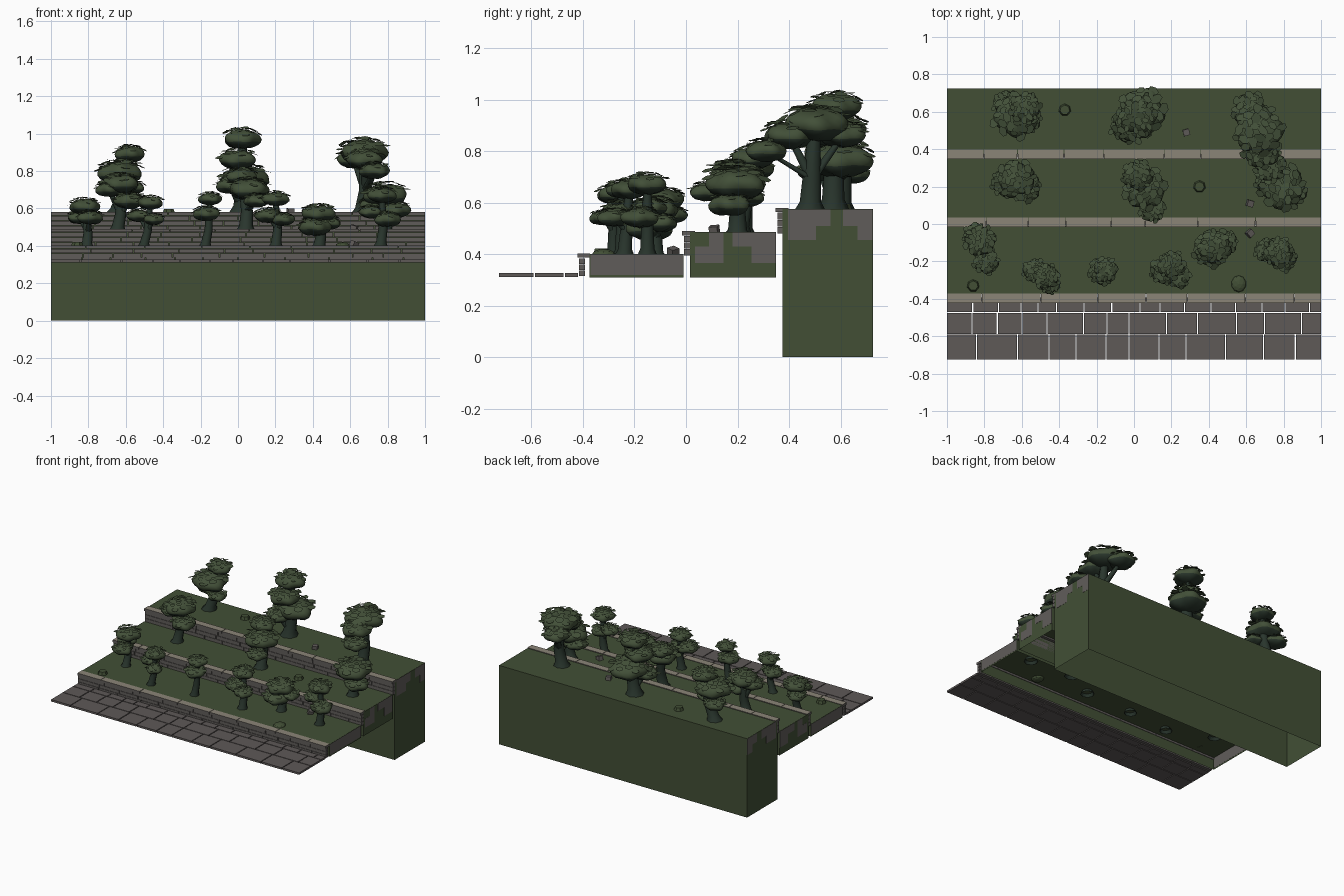
import bpy, bmesh, math, random
from mathutils import Vector, Matrix

random.seed(4)
if "Cube" in bpy.data.objects:
    bpy.data.objects.remove(bpy.data.objects["Cube"])


def material(name, rgb):
    m = bpy.data.materials.new(name)
    m.use_nodes = True
    m.diffuse_color = (*rgb, 1)
    m.node_tree.nodes["Principled BSDF"].inputs["Base Color"].default_value = (*rgb, 1)
    return m


GRASS = material("grass green", (.054, .078, .036))
STONE = material("wall grey", (.118, .108, .102))
CAP = material("cap stone", (.26, .235, .185))
PAVING = material("paving grey", (.112, .1, .096))
LEAF = material("leaf green", (.055, .08, .04))
SHADE = material("dark foliage", (.022, .036, .024))
BARK = material("mossy bark", (.022, .036, .026))


def finish(bm, name, *mats):
    mesh = bpy.data.meshes.new(name)
    bm.to_mesh(mesh)
    bm.free()
    for m in mats:
        mesh.materials.append(m)
    ob = bpy.data.objects.new(name, mesh)
    bpy.context.collection.objects.link(ob)
    return ob


def box(bm, x0, x1, y0, y1, z0, z1):
    size = Matrix.Diagonal((x1 - x0, y1 - y0, z1 - z0, 1))
    mid = Matrix.Translation(((x0 + x1) / 2, (y0 + y1) / 2, (z0 + z1) / 2))
    return bmesh.ops.create_cube(bm, size=1, matrix=mid @ size)["verts"]


def row(bm, y0, y1, z0, z1, width, gap=.005):
    """A course of stones of uneven width along x."""
    x = -1
    while x < 1:
        end = x + width * random.uniform(.7, 1.3)
        if end > 1 - width * .4:
            end = 1
        box(bm, x, end - (gap if end < 1 else 0), y0, y1, z0, z1)
        x = end


# Terraces: open-bottomed shells of earth
def terrace(name, y0, y1, z0, z1):
    bm = bmesh.new()
    box(bm, -1, 1, y0, y1, z0, z1)
    low = [f for f in bm.faces if f.normal.z < -.5]
    bmesh.ops.delete(bm, geom=low, context="FACES_ONLY")
    finish(bm, name, GRASS)


terrace("front_terrace", -.375, -.01, .31, .4)
terrace("middle_terrace", .015, .35, .31, .485)
terrace("back_terrace", .375, .725, 0, .575)


# Retaining walls with lighter cap stones
def wall(name, y, z0, z1):
    bm = bmesh.new()
    step = (z1 - z0 - .014) / 3
    for i in range(3):
        row(bm, y + .007, y + .03, z0 + i * step, z0 + (i + 1) * step - .002, .2)
    finish(bm, name, STONE)
    bm = bmesh.new()
    row(bm, y, y + .05, z1 - .014, z1 + .003, .25, .003)
    bm.normal_update()
    for f in bm.faces:
        f.material_index = 0 if f.normal.z > .5 else 1
    finish(bm, name + "_cap", CAP, STONE)


wall("front_wall", -.422, .315, .4)
wall("middle_wall", -.015, .395, .487)
wall("back_wall", .348, .48, .577)

# Paving slabs
bm = bmesh.new()
for y0, y1, width in ((-.725, -.592, .17), (-.587, -.475, .16), (-.47, -.42, .12)):
    row(bm, y0, y1, .312, .326, width, .006)
finish(bm, "paving", PAVING)

# Stone patches on both ends of the terraces
patches = (
    (-.37, -.012, .32, .399),
    (.035, .145, .365, .43), (.09, .145, .43, .484),
    (.18, .349, .43, .484), (.255, .349, .365, .43),
    (.395, .56, .51, .574), (.395, .505, .455, .51),
    (.61, .724, .51, .574), (.665, .724, .455, .51),
)
bm = bmesh.new()
for side in (-1, 1):
    for y0, y1, z0, z1 in patches:
        box(bm, side - .001, side + .001, y0, y1, z0, z1)
finish(bm, "end_stone_patches", STONE)


# Trees
def tube(bm, points, radii, sides=8):
    rings = []
    for p, r in zip(points, radii):
        rings.append([bm.verts.new(p + Vector((r * math.cos(a), r * math.sin(a), 0)))
                      for a in (math.tau * i / sides for i in range(sides))])
    for a, b in zip(rings, rings[1:]):
        for i in range(sides):
            j = (i + 1) % sides
            bm.faces.new((a[i], a[j], b[j], b[i]))


def puff(bm, c, r):
    """A flattened leafy mass, dark below, with loose leaf plates on top."""
    m = Matrix.Translation(c) @ Matrix.Diagonal((r * .88, r * .88, r * .46, 1))
    verts = bmesh.ops.create_icosphere(bm, subdivisions=3, radius=1, matrix=m)["verts"]
    phase = random.uniform(0, math.tau)
    for v in verts:
        d = v.co - c
        a = math.atan2(d.y, d.x) + phase
        v.co = c + d * (1 + .07 * math.sin(a * 5) + .05 * math.sin(a * 3 + d.z / r * 6))
    for f in {f for v in verts for f in v.link_faces}:
        f.smooth = True
        f.material_index = 0 if f.calc_center_median().z > c.z - r * .1 else 1
    for i in range(26):
        a = i * 2.4
        t = math.sqrt((i + .5) / 26)
        out = Vector((math.cos(a) * t, math.sin(a) * t, math.sqrt(1 - t * t) * .55 + .05))
        tilt = Vector((out.x * .4, out.y * .4, 1)) + Vector((random.uniform(-.3, .3), random.uniform(-.3, .3), 0))
        turn = tilt.to_track_quat("Z", "Y").to_matrix().to_4x4()
        size = r * random.uniform(.16, .27)
        place = Matrix.Translation(c + out * r * .95) @ turn @ Matrix.Diagonal((size, size * .75, size, 1))
        bmesh.ops.create_circle(bm, cap_ends=True, segments=6, radius=1, matrix=place)


def tree(name, x, y, ground, thick, *puffs):
    base = Vector((x, y, ground - .02))
    top = Vector(puffs[0][:3])
    fork = base.lerp(top, .4) + Vector((thick * .5, 0, 0))
    bm = bmesh.new()
    low = base.lerp(fork, .35)
    tube(bm, (base, low, fork, top), (thick * 1.9, thick * 1.15, thick, thick * .6))
    for p in puffs[1:]:
        end = Vector(p[:3])
        start = fork if end.z > fork.z else low
        tube(bm, (start, start.lerp(end, .5), end), (thick * .7, thick * .55, thick * .4), 6)
    for f in bm.faces:
        f.smooth = True
    finish(bm, name + "_trunk", BARK)
    bm = bmesh.new()
    for p in puffs:
        puff(bm, Vector(p[:3]), p[3])
    finish(bm, name + "_foliage", LEAF, SHADE)


tree("back_right_tree", -.66, .6, .575, .034,
     (-.58, .62, .89, .09), (-.63, .58, .79, .13), (-.68, .64, .71, .08), (-.56, .56, .71, .07))
tree("back_centre_tree", .01, .57, .575, .038,
     (.02, .58, .97, .11), (0, .54, .86, .11), (.04, .6, .76, .14), (-.04, .52, .72, .09))
tree("back_left_tree", .66, .48, .575, .036,
     (.67, .5, .9, .14), (.62, .61, .86, .1), (.68, .4, .86, .11), (.73, .31, .8, .09))
tree("middle_right_tree", -.65, .22, .485, .03,
     (-.63, .24, .73, .11), (-.69, .22, .7, .08), (-.58, .2, .64, .09))
tree("middle_centre_tree", .04, .2, .485, .032,
     (.02, .26, .77, .09), (.06, .19, .7, .12), (.1, .08, .64, .075))
tree("middle_left_tree", .78, .2, .485, .032,
     (.79, .2, .67, .13), (.72, .23, .62, .08), (.84, .17, .59, .09))
tree("front_tree_one", -.81, -.14, .4, .024,
     (-.82, -.09, .61, .09), (-.85, -.06, .55, .07), (-.79, -.2, .55, .075))
tree("front_tree_two", -.51, -.28, .4, .022,
     (-.47, -.28, .63, .075), (-.53, -.25, .56, .07), (-.45, -.32, .54, .06))
tree("front_tree_three", -.18, -.25, .4, .022,
     (-.15, -.25, .65, .07), (-.17, -.25, .57, .08))
tree("front_tree_four", .2, -.24, .4, .024,
     (.2, -.22, .65, .08), (.16, -.25, .56, .08), (.24, -.28, .54, .07))
tree("front_tree_five", .43, -.12, .4, .028,
     (.43, -.12, .57, .1), (.41, -.14, .5, .1), (.49, -.1, .52, .07))
tree("front_tree_six", .76, -.15, .4, .024,
     (.77, -.15, .67, .085), (.71, -.14, .58, .07), (.8, -.18, .54, .08))

# Low stumps, a bush and loose rocks
for i, (x, y, z) in enumerate(((-.37, .61, .575), (.35, .2, .485), (-.86, -.33, .4))):
    bm = bmesh.new()
    bmesh.ops.create_cone(bm, cap_ends=True, segments=7, radius1=.034, radius2=.026, depth=.024,
                          matrix=Matrix.Translation((x, y, z + .01)))
    finish(bm, f"stump_{i + 1}", GRASS)
bm = bmesh.new()
bmesh.ops.create_icosphere(bm, subdivisions=2, radius=1,
                           matrix=Matrix.Translation((.56, -.32, .4)) @ Matrix.Diagonal((.04, .045, .02, 1)))
finish(bm, "low_bush", GRASS)
for i, (x, y, z) in enumerate(((.28, .49, .575), (.62, .11, .485), (.62, -.05, .4))):
    bm = bmesh.new()
    bmesh.ops.create_cube(bm, size=.034, matrix=Matrix.Translation((x, y, z + .008)) @ Matrix.Rotation(i + .3, 4, (.2, .1, 1)))
    finish(bm, f"rock_{i + 1}", STONE)
